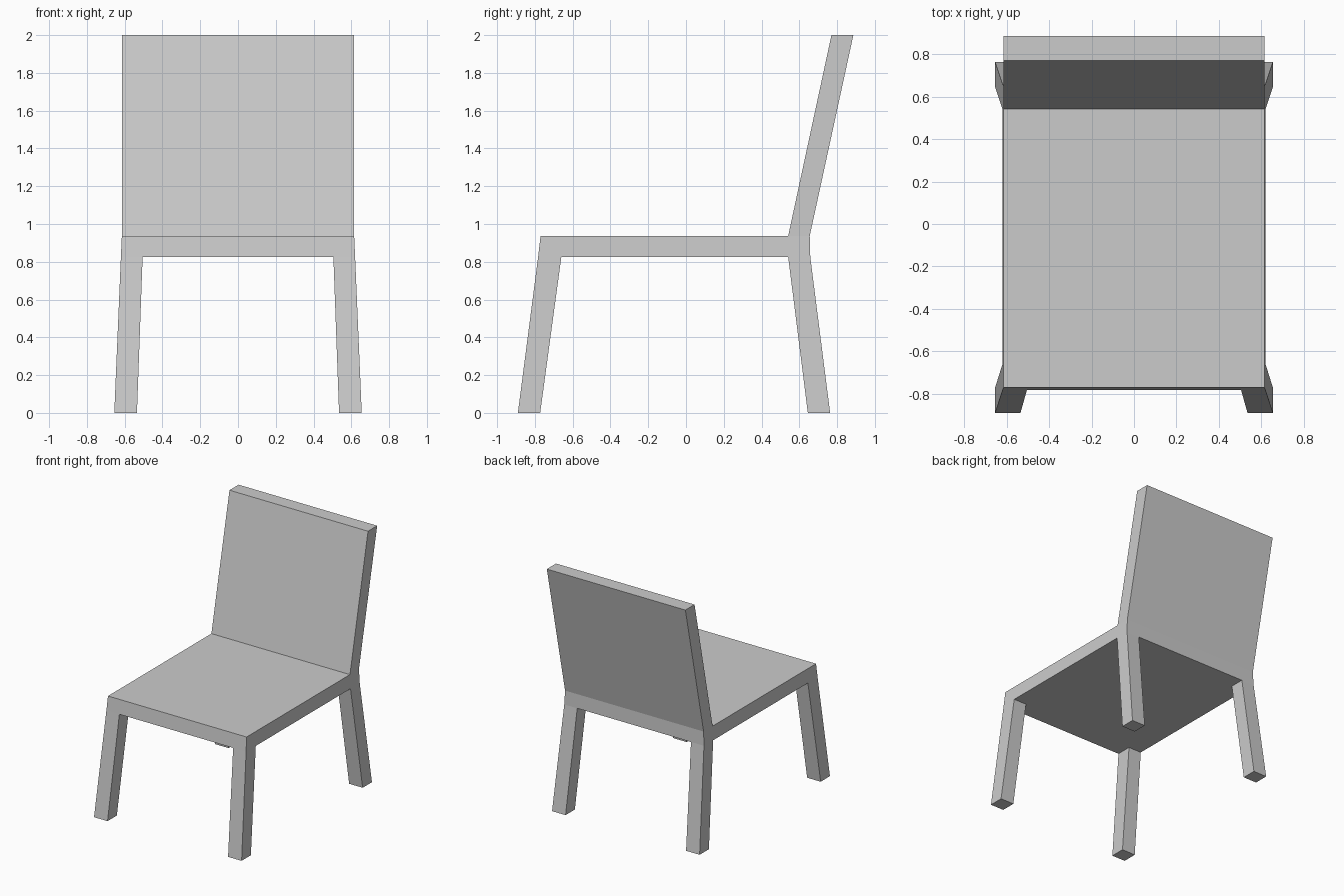
import bpy
import bmesh

cube = bpy.data.objects.get("Cube")
if cube:
    bpy.data.objects.remove(cube, do_unlink=True)

GREY = (0.6, 0.6, 0.6, 1.0)
mat = bpy.data.materials.new("plain grey")
mat.use_nodes = True
mat.diffuse_color = GREY
mat.node_tree.nodes["Principled BSDF"].inputs["Base Color"].default_value = GREY


def ring(bm, x, y, z):
    """Rectangle of vertices at one height, counter-clockwise from above."""
    return [bm.verts.new((x[i], y[j], z)) for i, j in ((0, 0), (1, 0), (1, 1), (0, 1))]


def block(name, bottom, top, cap_bottom=True, cap_top=True):
    """Slanted block between two level rectangles, each (x range, y range, z)."""
    bm = bmesh.new()
    low, high = ring(bm, *bottom), ring(bm, *top)
    for i in range(4):
        j = (i + 1) % 4
        bm.faces.new((low[i], low[j], high[j], high[i]))
    if cap_bottom:
        bm.faces.new(low[::-1])
    if cap_top:
        bm.faces.new(high)
    bmesh.ops.recalc_face_normals(bm, faces=bm.faces)
    mesh = bpy.data.meshes.new(name)
    bm.to_mesh(mesh)
    bm.free()
    mesh.materials.append(mat)
    obj = bpy.data.objects.new(name, mesh)
    bpy.context.collection.objects.link(obj)
    return obj


UNDER, SEAT, TOP = 0.825, 0.937, 2.0
width = (-0.615, 0.615)

# Seat slab, and the tilted backrest rising from its rear edge
block("seat", ((-0.62, 0.62), (-0.783, 0.658), UNDER), (width, (-0.77, 0.655), SEAT))
block("backrest", (width, (0.541, 0.655), SEAT), (width, (0.77, 0.886), TOP),
      cap_bottom=False)

# Splayed legs, mirrored left and right
for place, foot_y, top_y in (("front", (-0.89, -0.772), (-0.783, -0.66)),
                             ("back", (0.645, 0.763), (0.541, 0.658))):
    for side, s in (("left", 1), ("right", -1)):
        foot_x = sorted((s * 0.535, s * 0.655))
        top_x = sorted((s * 0.505, s * 0.62))
        block(f"{place}_{side}_leg", (foot_x, foot_y, 0), (top_x, top_y, UNDER),
              cap_top=False)
